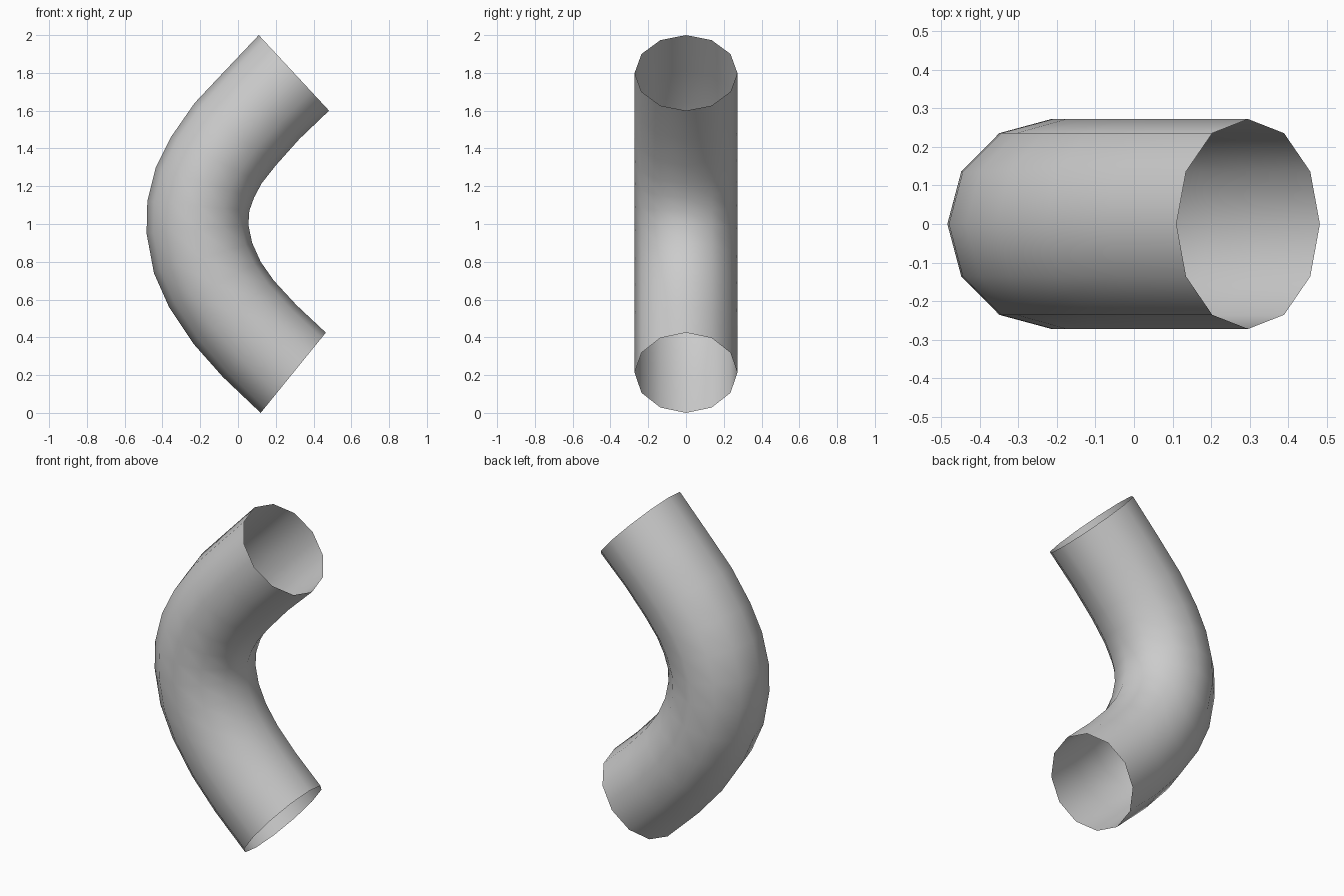
import bpy, bmesh, math
from mathutils import Vector

if "Cube" in bpy.data.objects:
    bpy.data.objects.remove(bpy.data.objects["Cube"])

SIDES = 12
RADIUS = 0.272

# Side profile of the bend: (outer x, outer z, inner x, inner z) per ring
RINGS = [
    (0.12, 0.0, 0.465, 0.425), (-0.08, 0.19, 0.31, 0.57),
    (-0.235, 0.365, 0.19, 0.70), (-0.365, 0.56, 0.12, 0.80),
    (-0.445, 0.74, 0.075, 0.90), (-0.484, 0.95, 0.055, 0.995),
    (-0.48, 1.12, 0.06, 1.07), (-0.435, 1.30, 0.085, 1.14),
    (-0.355, 1.46, 0.125, 1.215), (-0.23, 1.64, 0.20, 1.31),
    (-0.07, 1.81, 0.325, 1.45), (0.11, 2.0, 0.482, 1.60),
]

bm = bmesh.new()


def add_ring(ox, oz, ix, iz):
    outer, inner = Vector((ox, 0, oz)), Vector((ix, 0, iz))
    centre, arm = (outer + inner) / 2, (outer - inner) / 2
    side = Vector((0, RADIUS, 0))
    angles = [2 * math.pi * i / SIDES for i in range(SIDES)]
    return [bm.verts.new(centre + arm * math.cos(a) + side * math.sin(a)) for a in angles]


# Open-ended tube wall
rings = [add_ring(*r) for r in RINGS]
for a, b in zip(rings, rings[1:]):
    for i in range(SIDES):
        j = (i + 1) % SIDES
        bm.faces.new((a[i], b[i], b[j], a[j]))

# Make the normals point away from the bend's centreline
bm.normal_update()
face = bm.faces[:][0]
centre = sum((v.co for v in rings[0]), Vector()) / SIDES
if face.normal.dot(face.calc_center_median() - centre) < 0:
    bmesh.ops.reverse_faces(bm, faces=bm.faces[:])

mesh = bpy.data.meshes.new("bent_pipe")
bm.to_mesh(mesh)
bm.free()
mesh.shade_smooth()
pipe = bpy.data.objects.new("bent_pipe", mesh)
bpy.context.collection.objects.link(pipe)
